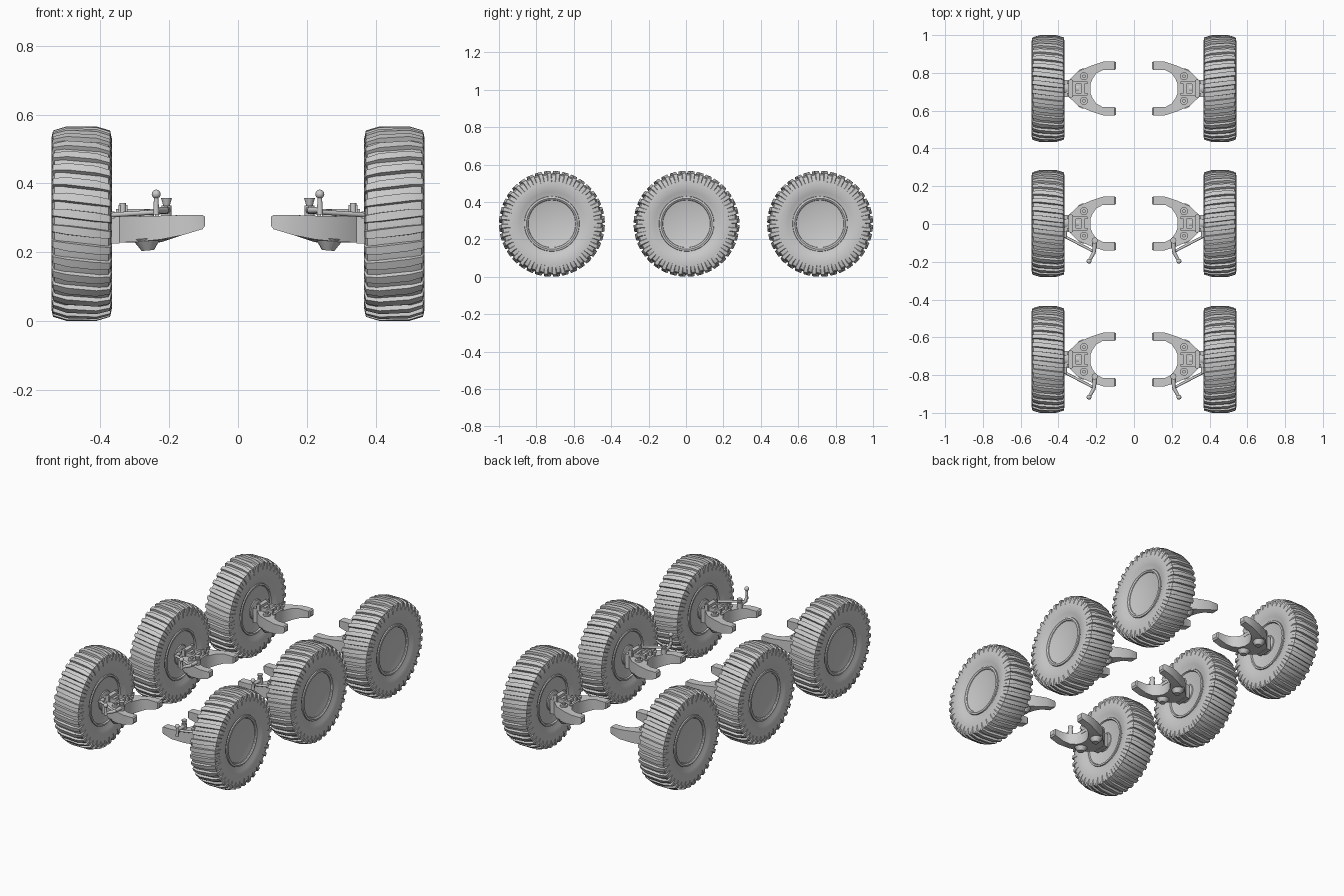
import bpy, bmesh, math
from mathutils import Vector, Matrix

cube = bpy.data.objects.get("Cube")
if cube:
    bpy.data.objects.remove(cube)

grey = bpy.data.materials.new("light grey")
grey.use_nodes = True
grey.diffuse_color = (0.6, 0.6, 0.6, 1)
grey.node_tree.nodes["Principled BSDF"].inputs["Base Color"].default_value = (0.6, 0.6, 0.6, 1)

WHEEL_X, AXLE_Z, RADIUS = 0.455, 0.283, 0.283
AXLES = {"front": -0.717, "middle": 0.003, "rear": 0.717}


def loft(bm, rings, caps=True):
    """Skin a list of closed point rings."""
    rows = [[bm.verts.new(p) for p in ring] for ring in rings]
    n = len(rows[0])
    for a, b in zip(rows, rows[1:]):
        for i in range(n):
            j = (i + 1) % n
            bm.faces.new((a[i], a[j], b[j], b[i]))
    if caps:
        bm.faces.new(rows[0][::-1])
        bm.faces.new(rows[-1])


def lathe(bm, profile, segments=72):
    """Turn (x, radius) points about the axle."""
    step = math.tau / segments
    loft(bm, [[(x, r * math.cos(i * step), r * math.sin(i * step))
               for i in range(segments)] for x, r in profile])


def rod(bm, a, b, r1, r2=None, segments=16):
    a, b = Vector(a), Vector(b)
    d = b - a
    turn = d.to_track_quat('Z', 'Y').to_matrix().to_4x4()
    bmesh.ops.create_cone(bm, cap_ends=True, segments=segments, radius1=r1,
                          radius2=r1 if r2 is None else r2, depth=d.length,
                          matrix=Matrix.Translation((a + b) / 2) @ turn)


def box(bm, centre, size):
    bmesh.ops.create_cube(bm, size=1, matrix=Matrix.Translation(centre)
                          @ Matrix.Diagonal((*size, 1)))


def place(bm, name, axles, offset=(0, 0, 0)):
    """Put a mirrored pair of the part on each listed axle."""
    bmesh.ops.recalc_face_normals(bm, faces=bm.faces)
    for f in bm.faces:
        f.smooth = True
    for e in bm.edges:
        e.smooth = len(e.link_faces) == 2 and e.calc_face_angle() < math.radians(32)
    for axle in axles:
        for side, sign in (("left", 1), ("right", -1)):
            part = bm.copy()
            bmesh.ops.translate(part, verts=part.verts, vec=offset)
            if sign < 0:
                bmesh.ops.scale(part, verts=part.verts, vec=(-1, 1, 1))
                bmesh.ops.reverse_faces(part, faces=part.faces)
            mesh = bpy.data.meshes.new(name)
            part.to_mesh(mesh)
            part.free()
            mesh.materials.append(grey)
            obj = bpy.data.objects.new(f"{axle}_{side}_{name}", mesh)
            obj.location.y = AXLES[axle]
            bpy.context.collection.objects.link(obj)
    bm.free()


hub_at = (WHEEL_X, 0, AXLE_Z)

# Tyre carcass
half = [(0.05, 0.27), (0.078, 0.262), (0.086, 0.24), (0.087, 0.205), (0.082, 0.17), (0.07, 0.146)]
bm = bmesh.new()
lathe(bm, [(-x, r) for x, r in reversed(half)] + half)
place(bm, "tyre", AXLES, hub_at)

# Tread bars, wide in the crown and wrapped over both shoulders
bm = bmesh.new()
BARS = 36
pitch = math.tau / BARS
stations = [(-0.088, 0.248, 0.26), (-0.083, 0.271, 0.3), (-0.043, RADIUS, 0.34),
            (0.043, RADIUS, 0.34), (0.083, 0.271, 0.3), (0.088, 0.248, 0.26)]
for k in range(BARS):
    rings = []
    for x, r, w in stations:
        mid = (k + 0.5 + 2.5 * x) * pitch
        corners = [(r - 0.025, -w), (r, -w * 0.72), (r, w * 0.72), (r - 0.025, w)]
        rings.append([(x, q * math.sin(mid + a * pitch), q * math.cos(mid + a * pitch))
                      for q, a in corners])
    loft(bm, rings)
place(bm, "tread_bars", AXLES, hub_at)

# Rim with raised lip, dished face and domed hub
bm = bmesh.new()
lathe(bm, [(0.052, 0.001), (0.052, 0.056), (0.046, 0.064), (0.03, 0.066), (0.03, 0.095),
           (0.022, 0.103), (0.022, 0.112), (0.06, 0.122), (0.074, 0.128), (0.079, 0.136),
           (0.077, 0.146), (0.06, 0.15), (-0.06, 0.15), (-0.077, 0.146), (-0.078, 0.136),
           (-0.065, 0.13), (0.0, 0.118), (0.008, 0.08), (0.008, 0.001)])
place(bm, "rim", AXLES, hub_at)

# Wheel bolts
bm = bmesh.new()
for k in range(10):
    a = math.tau * (k + 0.5) / 10
    y, z = 0.081 * math.cos(a), 0.081 * math.sin(a)
    rod(bm, (0.025, y, z), (0.042, y, z), 0.008, segments=8)
place(bm, "wheel_bolts", AXLES, hub_at)

# Brake drum and axle stub inside the rim
bm = bmesh.new()
lathe(bm, [(-0.105, 0.001), (-0.105, 0.032), (-0.08, 0.036), (-0.075, 0.055),
           (-0.05, 0.07), (0.009, 0.07), (0.009, 0.001)], 32)
place(bm, "brake_drum", AXLES, hub_at)

# Forked suspension arm: paired outer and inner edges with top and bottom heights
bm = bmesh.new()
fork = [((0.096, 0.139), (0.096, 0.104), 0.303, 0.277),
        ((0.103, 0.143), (0.103, 0.098), 0.308, 0.267),
        ((0.16, 0.143), (0.165, 0.098), 0.308, 0.25),
        ((0.225, 0.122), (0.2, 0.08), 0.306, 0.237),
        ((0.295, 0.092), (0.22, 0.05), 0.304, 0.23),
        ((0.355, 0.035), (0.232, 0.02), 0.304, 0.228)]
fork += [((o[0], -o[1]), (i[0], -i[1]), t, b) for o, i, t, b in reversed(fork)]
loft(bm, [[(*o, t), (*o, b), (*i, b), (*i, t)] for o, i, t, b in fork])
place(bm, "suspension_arm", AXLES)

# Pivot pins through the arm, with tapered feet
bm = bmesh.new()
for y in (-0.065, 0.065):
    rod(bm, (0.265, y, 0.30), (0.265, y, 0.314), 0.021)
    rod(bm, (0.265, y, 0.314), (0.265, y, 0.324), 0.01, segments=6)
    rod(bm, (0.262, y, 0.205), (0.265, y, 0.24), 0.018, 0.042)
place(bm, "pivot_pins", AXLES)

# Steering knuckle: open frame, clamp bars and uprights
bm = bmesh.new()
for y in (-0.03, 0.03):
    box(bm, (0.3, y, 0.31), (0.11, 0.014, 0.03))
for x in (0.27, 0.315):
    box(bm, (x, 0, 0.308), (0.016, 0.06, 0.026))
box(bm, (0.236, 0, 0.30), (0.012, 0.09, 0.02))
box(bm, (0.335, 0, 0.318), (0.026, 0.09, 0.038))
box(bm, (0.358, 0, 0.268), (0.026, 0.09, 0.085))
for y in (-0.04, 0.04):
    rod(bm, (0.335, y, 0.30), (0.335, y, 0.343), 0.009, segments=12)
rod(bm, (0.29, 0, 0.283), (0.4, 0, 0.283), 0.025)
place(bm, "steering_knuckle", AXLES)

# Steering lever with cup and ball, and its tie rod, on the two steered axles
bm = bmesh.new()
cup, end = Vector((0.208, -0.09, 0.322)), Vector((0.238, -0.2, 0.322))
rod(bm, cup - Vector((0, 0, 0.02)), cup + Vector((0, 0, 0.014)), 0.015)
rod(bm, cup + Vector((0, 0, 0.012)), cup + Vector((0, 0, 0.036)), 0.009, 0.016)
elbow = Vector((0.21, -0.15, 0.322))
rod(bm, cup, elbow, 0.012, 0.009)
rod(bm, elbow, end, 0.01, 0.008)
rod(bm, end - Vector((0, 0, 0.012)), end + Vector((0, 0, 0.045)), 0.009, 0.006)
bmesh.ops.create_uvsphere(bm, u_segments=16, v_segments=10, radius=0.013,
                          matrix=Matrix.Translation(end + Vector((0, 0, 0.047))))
place(bm, "steering_lever", ("front", "middle"))

bm = bmesh.new()
rod(bm, (0.375, -0.065, 0.308), (0.215, -0.148, 0.318), 0.007, segments=12)
rod(bm, (0.365, -0.04, 0.308), (0.365, -0.075, 0.308), 0.011, segments=12)
place(bm, "tie_rod", ("front", "middle"))
